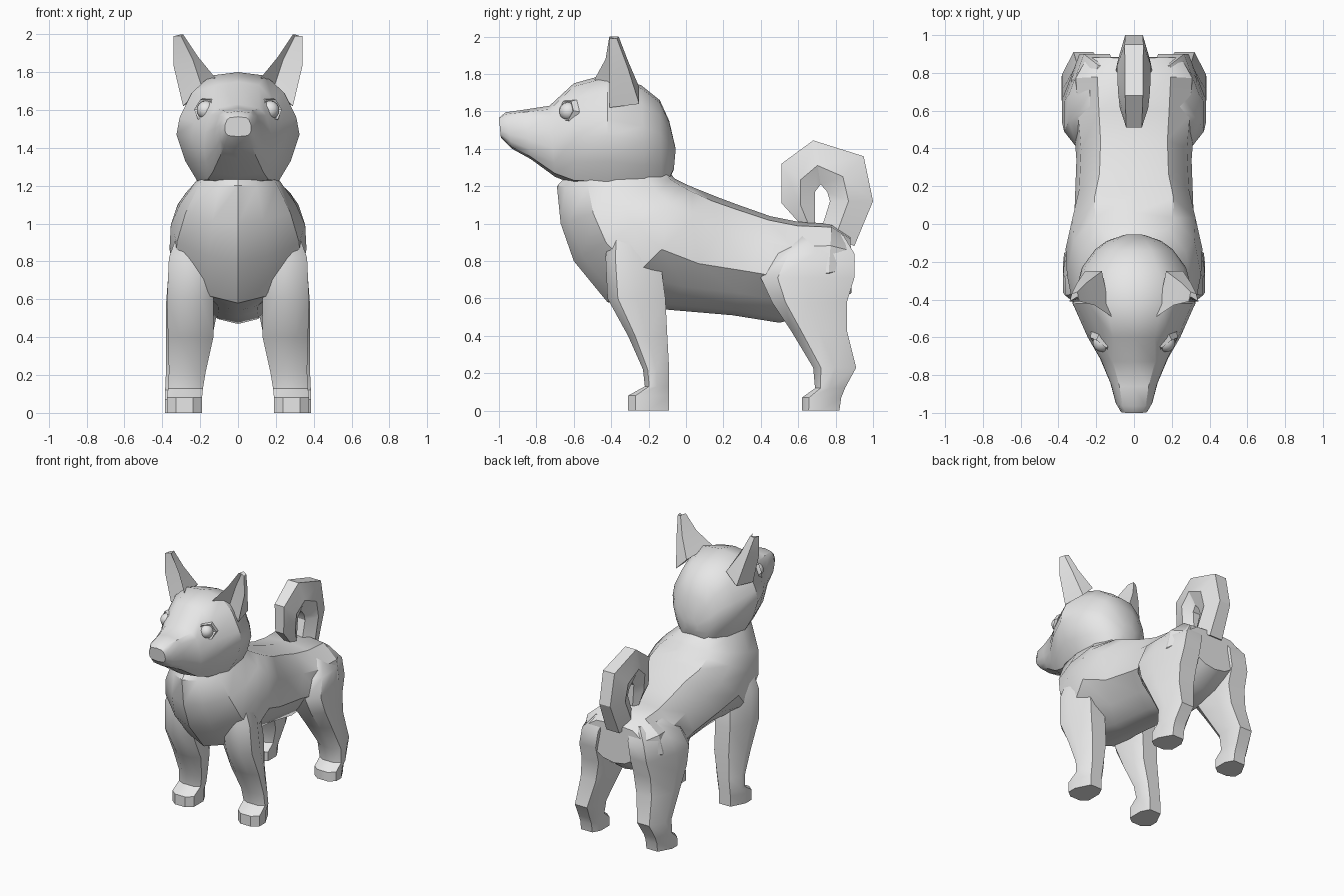
import bpy
import bmesh
import math
from mathutils import Vector

default_cube = bpy.data.objects.get("Cube")
if default_cube:
    bpy.data.objects.remove(default_cube, do_unlink=True)

# One plain grey for the whole model
GREY = (.8, .8, .8, 1)
clay = bpy.data.materials.new("clay_grey")
clay.use_nodes = True
clay.diffuse_color = GREY
shader = next(n for n in clay.node_tree.nodes if n.type == 'BSDF_PRINCIPLED')
shader.inputs["Base Color"].default_value = GREY


def finish(obj, mirrored, angle):
    """Give the part its material, mirror and soft shading."""
    obj.data.materials.append(clay)
    bpy.ops.object.select_all(action='DESELECT')
    obj.select_set(True)
    bpy.context.view_layer.objects.active = obj
    bpy.ops.object.shade_smooth_by_angle(angle=math.radians(angle))
    if mirrored:
        modifier = obj.modifiers.new("other_side", 'MIRROR')
        modifier.use_axis[0] = True
        modifier.use_mirror_merge = False


def loft(name, rings, mirrored=False, angle=30):
    """Skin a list of equal closed rings and cap both ends."""
    bm = bmesh.new()
    loops = [[bm.verts.new(p) for p in ring] for ring in rings]
    count = len(loops[0])
    for lower, upper in zip(loops, loops[1:]):
        for i in range(count):
            j = (i + 1) % count
            bm.faces.new((lower[i], lower[j], upper[j], upper[i]))
    bm.faces.new(loops[0])
    bm.faces.new(reversed(loops[-1]))
    bmesh.ops.recalc_face_normals(bm, faces=bm.faces)
    mesh = bpy.data.meshes.new(name)
    bm.to_mesh(mesh)
    bm.free()
    obj = bpy.data.objects.new(name, mesh)
    bpy.context.collection.objects.link(obj)
    finish(obj, mirrored, angle)


def section(profile, top_y, top_z, low_y, low_z, half_width):
    """Symmetric ring spanned between two midline points."""
    top, low = Vector((0, top_y, top_z)), Vector((0, low_y, low_z))
    half = []
    for t, width in profile:
        point = top.lerp(low, t)
        point.x = width * half_width
        half.append(point)
    other = [Vector((-p.x, p.y, p.z)) for p in reversed(half) if p.x > 0]
    return half + other


def leg_ring(z, front, back, inner, outer):
    """Leg outline, widest near the front and tapering to the back."""
    width, depth = outer - inner, back - front
    cx, cy = width * .26, depth * .18
    bx, by = width * .3, depth * .5
    return [Vector((x, y, z)) for x, y in (
        (inner + cx, front), (outer - cx, front),
        (outer, front + cy), (outer, back - by),
        (outer - bx, back), (inner + bx * .6, back),
        (inner, back - by * .6), (inner, front + cy))]


# Torso from inside the head to the rump:
# top y, top z, bottom y, bottom z, half width
chest_profile = [(0, 0), (.04, .58), (.22, .9), (.5, 1),
                 (.74, .91), (.93, .44), (1, 0)]
belly_profile = [(0, 0), (.04, .58), (.25, .92), (.56, 1),
                 (.78, .65), (.95, .34), (1, 0)]
chest_rings = [
    (-.14, 1.34, -.58, 1.32, .15),
    (-.06, 1.24, -.69, 1.2, .225),
    (0, 1.21, -.67, 1, .305),
    (.06, 1.185, -.6, .8, .355),
    (.16, 1.145, -.42, .58, .362),
]
belly_rings = [
    (.28, 1.1, -.1, .54, .315),
    (.45, 1.04, .25, .51, .305),
    (.6, 1.01, .5, .47, .32),
    (.78, 1, .75, .53, .335),
    (.88, .93, .885, .63, .27),
]
loft("body", [section(chest_profile, *r) for r in chest_rings]
     + [section(belly_profile, *r) for r in belly_rings], angle=33)

# Head from the back of the skull to the nose
skull_profile = [(0, 0), (.03, .45), (.18, .75), (.4, .95),
                 (.55, 1), (.78, .86), (.96, .66), (1, 0)]
muzzle_profile = [(0, 0), (.05, .62), (.15, .82), (.4, .97),
                  (.6, 1), (.8, .95), (.95, .75), (1, 0)]
skull_rings = [
    (-.055, 1.4, -.065, 1.29, .06),
    (-.09, 1.55, -.09, 1.23, .145),
    (-.14, 1.66, -.13, 1.21, .205),
    (-.24, 1.74, -.22, 1.19, .275),
    (-.42, 1.8, -.42, 1.2, .325),
    (-.6, 1.75, -.6, 1.21, .245),
]
muzzle_rings = [
    (-.73, 1.63, -.7, 1.25, .18),
    (-.86, 1.61, -.83, 1.345, .125),
    (-.965, 1.595, -.93, 1.4, .098),
    (-1, 1.565, -.99, 1.46, .07),
]
loft("head", [section(skull_profile, *r) for r in skull_rings]
     + [section(muzzle_profile, *r) for r in muzzle_rings], angle=36)

# Curled tail: outer edge, inner edge, half width
tail_profile = [(0, .55), (.57, 1), (1, .45)]
tail_rings = [
    (.9, .88, .72, .96, .1),
    (1, 1.12, .77, 1.12, .085),
    (.95, 1.36, .755, 1.17, .09),
    (.68, 1.445, .72, 1.21, .085),
    (.51, 1.32, .69, 1.17, .075),
    (.51, 1.11, .69, 1.09, .065),
    (.6, 1.01, .69, 1, .05),
]
loft("tail", [section(tail_profile, *r) for r in tail_rings], angle=25)

# Legs with paws: height, front y, back y, inner x, outer x
front_leg = [
    (0, -.31, -.09, .19, .375),
    (.08, -.31, -.09, .19, .375),
    (.13, -.22, -.09, .185, .37),
    (.22, -.23, -.09, .17, .365),
    (.4, -.31, -.1, .13, .37),
    (.6, -.42, -.11, .13, .375),
    (.82, -.43, -.14, .1, .365),
    (1, -.4, -.22, .1, .3),
]
hind_leg = [
    (0, .62, .82, .2, .385),
    (.07, .62, .83, .2, .385),
    (.12, .69, .85, .2, .385),
    (.23, .68, .91, .18, .38),
    (.43, .56, .86, .13, .38),
    (.58, .46, .86, .1, .38),
    (.71, .4, .9, .1, .37),
    (.84, .47, .9, .08, .345),
    (.94, .58, .84, .08, .235),
]
for name, rings in (("front_legs", front_leg), ("hind_legs", hind_leg)):
    loft(name, [leg_ring(*r) for r in rings], mirrored=True, angle=38)

# Pointed ears with a hollow front; each ring is base, middle, tip
ear_rings = [
    [(.12, -.49, 1.77), (.19, -.37, 1.72), (.29, -.41, 1.62),
     (.26, -.25, 1.64), (.17, -.25, 1.73)],
    [(.21, -.43, 1.88), (.24, -.37, 1.87), (.342, -.41, 1.84),
     (.3, -.31, 1.83), (.25, -.31, 1.87)],
    [(.29, -.41, 2), (.3, -.385, 1.99), (.34, -.41, 1.99),
     (.33, -.37, 1.99), (.3, -.36, 2)],
]
loft("ears", ear_rings, mirrored=True, angle=20)

# Eyes and their rims, one side mirrored to the other
eye_spot = Vector((.168, -.628, 1.6))
outward = Vector((.6, -.75, .2))


def place_on_face(name, build):
    mesh = bpy.data.meshes.new(name)
    bm = bmesh.new()
    build(bm)
    turn = outward.to_track_quat('Z', 'Y').to_matrix().to_4x4()
    bmesh.ops.transform(bm, matrix=turn, verts=bm.verts)
    bmesh.ops.translate(bm, vec=eye_spot, verts=bm.verts)
    bmesh.ops.recalc_face_normals(bm, faces=bm.faces)
    bm.to_mesh(mesh)
    bm.free()
    obj = bpy.data.objects.new(name, mesh)
    bpy.context.collection.objects.link(obj)
    finish(obj, True, 35)


def eyeball(bm):
    bmesh.ops.create_uvsphere(bm, u_segments=16, v_segments=10, radius=.05)


def eye_rim(bm):
    sides = 6
    loops = []
    for radius, height in ((.075, -.01), (.06, .02), (.045, .01)):
        loops.append([bm.verts.new((radius * math.cos(a) * 1.1,
                                    radius * math.sin(a), height))
                      for a in (math.tau * k / sides for k in range(sides))])
    for a, b in zip(loops, loops[1:]):
        for i in range(sides):
            j = (i + 1) % sides
            bm.faces.new((a[i], a[j], b[j], b[i]))


place_on_face("eyes", eyeball)
place_on_face("eye_rims", eye_rim)
